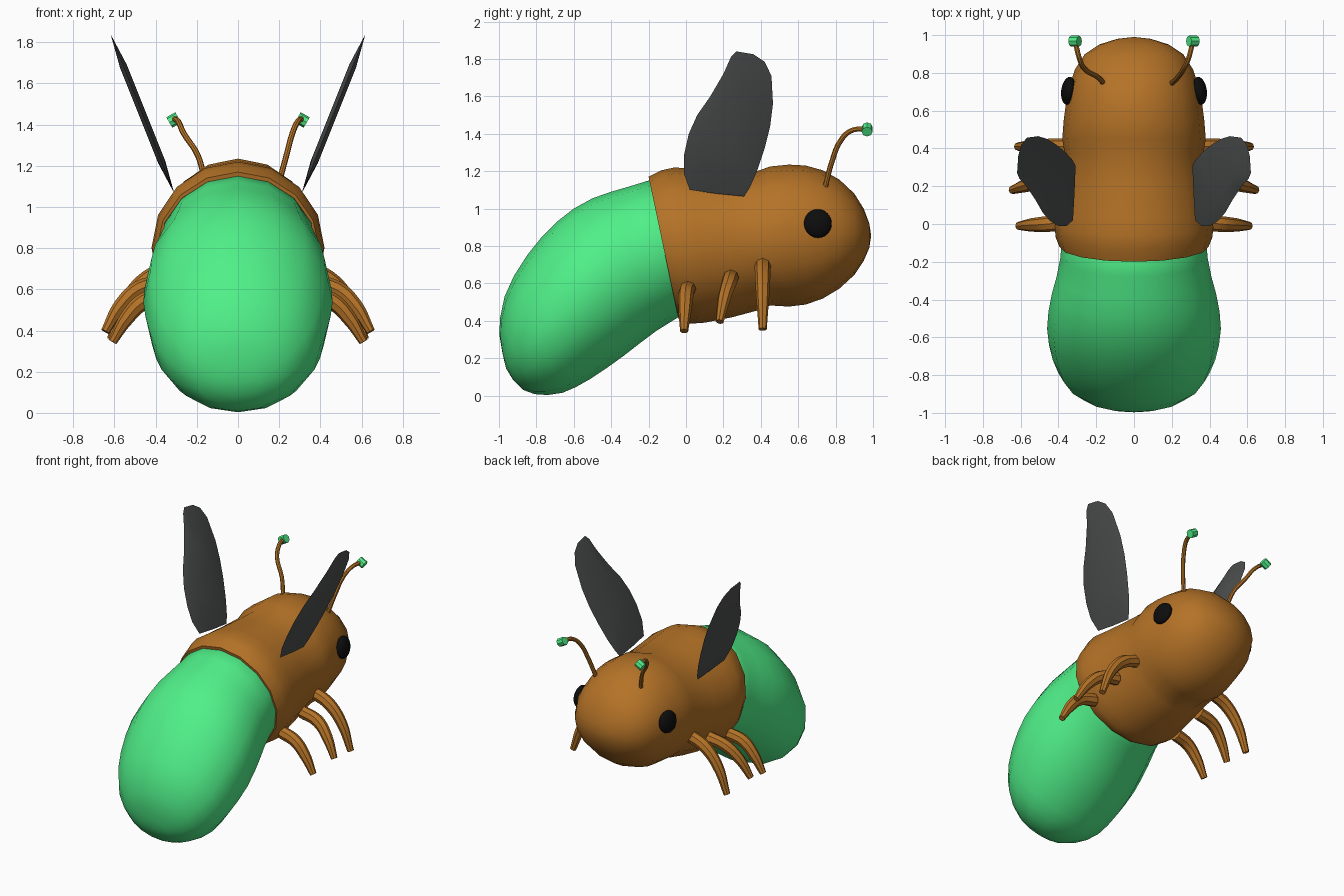
import bpy, bmesh, math
from mathutils import Vector

if "Cube" in bpy.data.objects:
    bpy.data.objects.remove(bpy.data.objects["Cube"])


def mat(name, col):
    m = bpy.data.materials.new(name)
    m.diffuse_color = (*col, 1)
    m.use_nodes = True
    m.node_tree.nodes["Principled BSDF"].inputs["Base Color"].default_value = m.diffuse_color
    return m


BROWN = mat("brown", (0.46, 0.17, 0.02))
GREEN = mat("green", (0.08, 0.87, 0.25))
GREY = mat("wing_grey", (0.075, 0.08, 0.078))
BLACK = mat("black", (0.004, 0.004, 0.004))


def finish(name, bm, material):
    bmesh.ops.recalc_face_normals(bm, faces=bm.faces)
    me = bpy.data.meshes.new(name)
    bm.to_mesh(me)
    bm.free()
    me.materials.append(material)
    ob = bpy.data.objects.new(name, me)
    bpy.context.collection.objects.link(ob)
    return ob


def loft(name, sections, material, tip=None, sides=16):
    """Skin elliptical rings given as (top y, top z, bottom y, bottom z, half width)."""
    bm = bmesh.new()
    rings = []
    for ty, tz, by, bz, w in sections:
        top, bot = Vector((0, ty, tz)), Vector((0, by, bz))
        mid, up = (top + bot) / 2, (top - bot) / 2
        rings.append([bm.verts.new(mid + up * math.cos(a) + Vector((w * math.sin(a), 0, 0)))
                      for a in (2 * math.pi * i / sides for i in range(sides))])
    for r, s in zip(rings, rings[1:]):
        for i in range(sides):
            j = (i + 1) % sides
            bm.faces.new((r[i], r[j], s[j], s[i]))
    bm.faces.new(rings[0])
    end = bm.verts.new(tip)
    for i in range(sides):
        bm.faces.new((rings[-1][i], rings[-1][(i + 1) % sides], end))
    return finish(name, bm, material)


def tube(name, points, radii, material):
    cu = bpy.data.curves.new(name, 'CURVE')
    cu.dimensions = '3D'
    cu.bevel_depth = 1
    cu.bevel_resolution = 2
    cu.use_fill_caps = True
    cu.resolution_u = 5
    sp = cu.splines.new('BEZIER')
    sp.bezier_points.add(len(points) - 1)
    for bp, p, r in zip(sp.bezier_points, points, radii):
        bp.co, bp.radius = p, r
        bp.handle_left_type = bp.handle_right_type = 'AUTO'
    cu.materials.append(material)
    ob = bpy.data.objects.new(name, cu)
    bpy.context.collection.objects.link(ob)
    bpy.ops.object.select_all(action='DESELECT')
    ob.select_set(True)
    bpy.context.view_layer.objects.active = ob
    bpy.ops.object.convert(target='MESH')


# Head and thorax in one skin, with a soft neck crease
loft("head_and_thorax", [
    (-0.20, 1.17, -0.04, 0.41, 0.395), (-0.13, 1.205, -0.01, 0.39, 0.415),
    (-0.06, 1.22, 0.03, 0.385, 0.42), (0.03, 1.213, 0.10, 0.39, 0.41),
    (0.20, 1.205, 0.25, 0.42, 0.388), (0.38, 1.20, 0.40, 0.46, 0.37),
    (0.45, 1.225, 0.45, 0.482, 0.38), (0.55, 1.235, 0.55, 0.476, 0.372),
    (0.64, 1.23, 0.64, 0.487, 0.36), (0.73, 1.205, 0.73, 0.518, 0.343),
    (0.82, 1.155, 0.82, 0.572, 0.312), (0.90, 1.08, 0.90, 0.645, 0.26),
    (0.95, 1.00, 0.95, 0.72, 0.185), (0.98, 0.92, 0.98, 0.79, 0.09),
], BROWN, (0, 0.99, 0.855))

# Drooping glowing abdomen
loft("abdomen", [
    (-0.14, 1.13, 0.00, 0.46, 0.37), (-0.20, 1.15, -0.04, 0.42, 0.385),
    (-0.28, 1.125, -0.08, 0.395, 0.39), (-0.40, 1.09, -0.16, 0.345, 0.41),
    (-0.50, 1.055, -0.24, 0.285, 0.435), (-0.60, 1.00, -0.33, 0.215, 0.453),
    (-0.69, 0.93, -0.42, 0.15, 0.46), (-0.77, 0.85, -0.51, 0.09, 0.45),
    (-0.85, 0.75, -0.59, 0.045, 0.43), (-0.92, 0.64, -0.66, 0.015, 0.40),
    (-0.97, 0.53, -0.74, 0.003, 0.35), (-0.995, 0.41, -0.81, 0.008, 0.28),
    (-0.997, 0.32, -0.87, 0.03, 0.21), (-0.98, 0.22, -0.925, 0.085, 0.11),
], GREEN, (0, -0.962, 0.145))

# Wing outline seen from the side (y, z)
WING = [(0.02, 1.10), (0.16, 1.08), (0.31, 1.065), (0.34, 1.11), (0.38, 1.20), (0.42, 1.32),
        (0.45, 1.44), (0.465, 1.56), (0.457, 1.71), (0.42, 1.785), (0.36, 1.825),
        (0.27, 1.84), (0.24, 1.81), (0.20, 1.72), (0.13, 1.60), (0.06, 1.50),
        (0.015, 1.40), (-0.01, 1.29), (-0.012, 1.19)]


def wing(name, s):
    bm = bmesh.new()
    place = lambda y, z: Vector((s * (0.315 + 0.4 * (z - 1.08)), y, z))
    rim = [place(*p) for p in WING]
    mid = place(0.22, 1.45)
    rv = [bm.verts.new(p) for p in rim]
    for off in (0.018, -0.018):
        n = Vector((s, 0, -0.4)).normalized() * off
        inner = [bm.verts.new(mid.lerp(p, 0.6) + n) for p in rim]
        for i in range(len(rim)):
            j = (i + 1) % len(rim)
            bm.faces.new((rv[i], rv[j], inner[j], inner[i]))
        bm.faces.new(inner)
    finish(name, bm, GREY)


# Leg paths: rear, middle, front
LEGS = {
    "rear": [(0.35, 0.01, 0.57), (0.46, 0.0, 0.54), (0.54, -0.005, 0.46), (0.61, -0.01, 0.345)],
    "middle": [(0.35, 0.24, 0.63), (0.48, 0.23, 0.60), (0.57, 0.205, 0.52), (0.645, 0.18, 0.395)],
    "front": [(0.32, 0.41, 0.70), (0.44, 0.41, 0.65), (0.54, 0.41, 0.54), (0.615, 0.41, 0.355)],
}

for side, s in (("right", 1), ("left", -1)):
    wing(side + "_wing", s)
    for leg, path in LEGS.items():
        tube(f"{side}_{leg}_leg", [(s * x, y, z) for x, y, z in path],
             (0.044, 0.042, 0.036, 0.022), BROWN)
    # Antenna stalk and tip
    b = 0.20 if s > 0 else 0.16
    tube(side + "_antenna", [(s * b, 0.745, 1.12), (s * (b + 0.035), 0.78, 1.25),
                             (s * 0.265, 0.825, 1.36), (s * 0.29, 0.88, 1.415),
                             (s * 0.31, 0.96, 1.428)],
         (0.014, 0.014, 0.014, 0.014, 0.014), BROWN)
    bpy.ops.mesh.primitive_cylinder_add(vertices=8, radius=0.029, depth=0.05,
                                        location=(s * 0.312, 0.968, 1.423),
                                        rotation=(0, math.radians(90 + s * 30), 0))
    bpy.context.object.name = side + "_antenna_tip"
    bpy.context.object.data.materials.append(GREEN)
    # Eye
    bpy.ops.mesh.primitive_uv_sphere_add(segments=20, ring_count=12, radius=1,
                                         location=(s * 0.347, 0.705, 0.92),
                                         rotation=(0, s * math.radians(-6), s * math.radians(8)))
    bpy.context.object.name = side + "_eye"
    bpy.context.object.scale = (0.038, 0.075, 0.077)
    bpy.context.object.data.materials.append(BLACK)

# Smooth shading with sharp edges kept
bpy.ops.object.select_all(action='SELECT')
bpy.context.view_layer.objects.active = bpy.data.objects["abdomen"]
bpy.ops.object.shade_smooth_by_angle(angle=math.radians(40))
